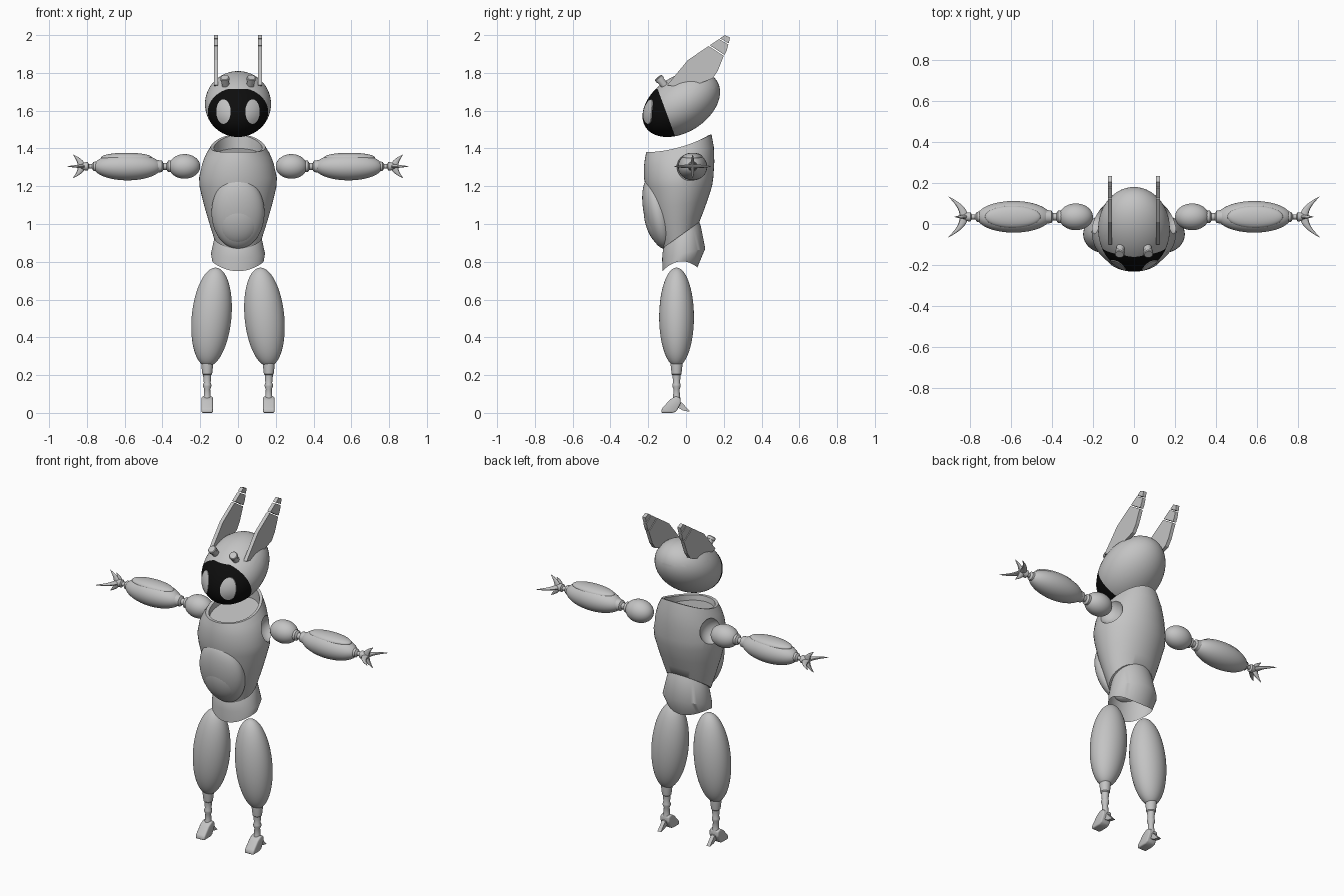
import bpy, bmesh, math
from math import sin, cos, pi, radians, sqrt
from mathutils import Vector, Matrix

cube = bpy.data.objects.get("Cube")
if cube:
    bpy.data.objects.remove(cube, do_unlink=True)


def material(name, value):
    m = bpy.data.materials.new(name)
    m.use_nodes = True
    m.diffuse_color = (value, value, value, 1)
    m.node_tree.nodes["Principled BSDF"].inputs["Base Color"].default_value = (value, value, value, 1)
    return m


GREY = material("body_grey", 0.55)
BLACK = material("visor_black", 0.004)


def shade(ob, angle=35):
    bpy.ops.object.select_all(action='DESELECT')
    ob.select_set(True)
    bpy.context.view_layer.objects.active = ob
    bpy.ops.object.shade_smooth_by_angle(angle=radians(angle))


def finish(name, bm, smooth=True):
    bmesh.ops.recalc_face_normals(bm, faces=bm.faces)
    me = bpy.data.meshes.new(name)
    bm.to_mesh(me)
    bm.free()
    me.materials.append(GREY)
    ob = bpy.data.objects.new(name, me)
    bpy.context.collection.objects.link(ob)
    if smooth:
        shade(ob)
    return ob


def loft(name, rings, cap_start=True, cap_end=True):
    """Skin a list of equal-length closed rings."""
    bm = bmesh.new()
    loops = [[bm.verts.new(p) for p in ring] for ring in rings]
    n = len(loops[0])
    for a, b in zip(loops, loops[1:]):
        for i in range(n):
            j = (i + 1) % n
            bm.faces.new((a[i], a[j], b[j], b[i]))
    if cap_start:
        bm.faces.new(loops[0])
    if cap_end:
        bm.faces.new(loops[-1])
    return finish(name, bm)


def body_ring(zf, zb, half_width, yf, yb, sag=0, n=48):
    """Oval ring whose height runs from front to back, with raised or sunk sides."""
    ring = []
    for i in range(n):
        a = 2 * pi * i / n
        ring.append(((half_width * cos(a)),
                     (yf + yb) / 2 + (yb - yf) / 2 * sin(a),
                     (zf + zb) / 2 + (zb - zf) / 2 * sin(a) + sag * cos(a) ** 2))
    return ring


def turned(name, profile, origin, axis, n=24):
    """Revolve (distance, radius) pairs around an axis."""
    rot = Vector(axis).to_track_quat('Z', 'Y').to_matrix()
    rings = [[Vector(origin) + rot @ Vector((r * cos(2 * pi * i / n), r * sin(2 * pi * i / n), t))
              for i in range(n)] for t, r in profile]
    return loft(name, rings)


def ellipsoid_bm(loc, radii, tilt=0, axis='X'):
    bm = bmesh.new()
    m = Matrix.Translation(loc) @ Matrix.Rotation(radians(tilt), 4, axis) @ Matrix.Diagonal((*radii, 1))
    bmesh.ops.create_uvsphere(bm, u_segments=48, v_segments=32, radius=1, matrix=m)
    return bm


def ellipsoid(name, loc, radii, tilt=0, axis='X'):
    return finish(name, ellipsoid_bm(loc, radii, tilt, axis))


def plate(name, outline, x, thickness, bevel=0):
    """Extrude a (y, z) outline sideways."""
    bm = bmesh.new()
    face = bm.faces.new([bm.verts.new((x - thickness / 2, y, z)) for y, z in outline])
    ext = bmesh.ops.extrude_face_region(bm, geom=[face])
    bmesh.ops.translate(bm, vec=(thickness, 0, 0),
                        verts=[v for v in ext["geom"] if isinstance(v, bmesh.types.BMVert)])
    if bevel:
        bmesh.ops.bevel(bm, geom=bm.edges[:], offset=bevel, segments=3, profile=0.5, affect='EDGES')
    return finish(name, bm, smooth=bool(bevel))


# Head with the visor cut into its front
HEAD = Vector((0, -0.025, 1.635))
bm = ellipsoid_bm(HEAD, (0.175, 0.225, 0.148), 33)
back_point, back_normal = Vector((0, -0.13, 1.66)), Vector((0, 1, 0.37))
top_point, top_normal = Vector((0, 0, 1.715)), Vector((0, 0, 1))
for p, nrm in ((back_point, back_normal), (top_point, top_normal)):
    bmesh.ops.bisect_plane(bm, geom=bm.verts[:] + bm.edges[:] + bm.faces[:], plane_co=p, plane_no=nrm)
for f in bm.faces:
    c = f.calc_center_median()
    if (c - back_point).dot(back_normal) < 0 and (c - top_point).dot(top_normal) < 0:
        f.material_index = 1
finish("head", bm).data.materials.append(BLACK)


def head_front(x, z):
    dz = z - HEAD.z
    inside = max(0, 1 - (x / 0.175) ** 2 - dz * dz / 0.0306)
    return HEAD.y + 0.428 * dz - 0.191 * sqrt(inside)


def eye_ring(cx, scale, lift, n=40):
    pts = []
    for i in range(n):
        a = 2 * pi * i / n
        x, z = cx + 0.038 * scale * cos(a), 1.595 + 0.065 * scale * sin(a)
        pts.append((x, head_front(x, z) - lift, z))
    return pts


# Torso with a sunken neck opening
torso = loft("torso", [
    body_ring(0.87, 1.01, 0.13, -0.125, 0.07),
    body_ring(0.97, 1.06, 0.155, -0.155, 0.09),
    body_ring(1.08, 1.12, 0.18, -0.188, 0.112),
    body_ring(1.19, 1.20, 0.203, -0.212, 0.138),
    body_ring(1.24, 1.25, 0.206, -0.222, 0.145),
    body_ring(1.31, 1.33, 0.19, -0.222, 0.15),
    body_ring(1.35, 1.41, 0.17, -0.217, 0.147, -0.012),
    body_ring(1.38, 1.475, 0.145, -0.21, 0.135, -0.022),
    body_ring(1.38, 1.47, 0.128, -0.193, 0.12, -0.022),
    body_ring(1.35, 1.40, 0.125, -0.188, 0.12, -0.01)])

# Shoulder sockets
for s in (1, -1):
    cutter = ellipsoid("socket_cutter", (s * 0.21, 0.03, 1.307), (0.08, 0.08, 0.08))
    cutter.hide_render = True
    mod = torso.modifiers.new("socket", 'BOOLEAN')
    mod.operation, mod.object, mod.solver = 'DIFFERENCE', cutter, 'EXACT'
    bpy.ops.object.select_all(action='DESELECT')
    torso.select_set(True)
    bpy.context.view_layer.objects.active = torso
    bpy.ops.object.modifier_apply(modifier=mod.name)
    bpy.data.objects.remove(cutter, do_unlink=True)
shade(torso)

# Belly panels
ellipsoid("belly_plate", (0, -0.148, 1.06), (0.14, 0.075, 0.195), 12)
ellipsoid("belly_inner_panel", (0, -0.1417, 1.03), (0.124, 0.078, 0.15), 12)

# Pelvis shell, open below with a saddle-shaped hem
loft("pelvis", [
    body_ring(0.90, 1.03, 0.112, -0.11, 0.062),
    body_ring(0.865, 0.99, 0.124, -0.122, 0.078),
    body_ring(0.82, 0.87, 0.143, -0.126, 0.102),
    body_ring(0.75, 0.77, 0.136, -0.125, 0.06, 0.042)], cap_end=False)


def crescent(name, s, half, reach, across, flat):
    """Curved claw pair, pointed at both tips and opening outward."""
    n, rings = 12, []
    up = Vector((0, 1, 0)).cross(Vector((1, 0, 0))) if across.y else Vector((0, 1, 0))
    for k in range(-10, 11):
        t = k / 10
        w = 0.02 * (1 - t * t) ** 0.8 + 0.0005
        c = Vector((s * (0.828 + reach * t * t), 0.035, 1.305)) + across * half * t
        rings.append([c + Vector((w * cos(2 * pi * i / n), 0, 0)) + up * w * flat * sin(2 * pi * i / n)
                      for i in range(n)])
    loft(name, rings)


for s, side in ((1, "left"), (-1, "right")):
    # Face details and ears
    loft(side + "_eye", [eye_ring(s * 0.077, k, d) for k, d in
                         ((1, -0.002), (1, 0.004), (0.7, 0.004), (0.4, 0.004), (0.12, 0.004))])
    turned(side + "_brow_stud", [(0, 0.02), (0.045, 0.02), (0.045, 0.024), (0.06, 0.024), (0.064, 0.02)],
           (s * 0.064, -0.108, 1.727), (s * 0.1, -0.6, 0.75))
    ear_x = s * 0.1165
    plate(side + "_ear_base", [(-0.1, 1.735), (0.01, 1.868), (0.12, 1.942), (0.2, 1.89), (0.168, 1.81),
                               (0.14, 1.77), (0.06, 1.74), (0, 1.72)], ear_x, 0.021)
    plate(side + "_ear_middle", [(0.126, 1.946), (0.175, 1.979), (0.224, 1.95),
                                 (0.216, 1.92), (0.204, 1.895)], ear_x, 0.021)
    plate(side + "_ear_tip", [(0.18, 1.983), (0.205, 2.0), (0.233, 1.987), (0.226, 1.956)], ear_x, 0.021)

    # Arm
    arm = (0, 0.035, 1.305)
    ellipsoid(side + "_shoulder", (s * 0.283, 0.035, 1.305), (0.083, 0.065, 0.065))
    turned(side + "_elbow", [(0.35, 0.03), (0.37, 0.03), (0.378, 0.018), (0.395, 0.018),
                             (0.402, 0.03), (0.43, 0.034)], arm, (s, 0, 0))
    ellipsoid(side + "_forearm", (s * 0.585, 0.035, 1.303), (0.18, 0.077, 0.072))
    ellipsoid(side + "_forearm_pad", (s * 0.59, 0.035, 1.352), (0.135, 0.054, 0.025))
    turned(side + "_wrist", [(0.735, 0.028), (0.765, 0.024), (0.773, 0.012), (0.79, 0.012),
                             (0.795, 0.022), (0.808, 0.022), (0.83, 0.014)], arm, (s, 0, 0))
    crescent(side + "_wide_claws", s, 0.1, 0.077, Vector((0, 1, 0)), 0.5)
    crescent(side + "_tall_claws", s, 0.062, 0.045, Vector((0, 0, 1)), 0.5)

    # Leg
    ellipsoid(side + "_thigh", (s * 0.14, -0.05, 0.507), (0.105, 0.092, 0.263), -s * 5.5, 'Y')
    foot_x = s * 0.163
    turned(side + "_shin", [(0.07, 0.022), (0.09, 0.018), (0.125, 0.016), (0.14, 0.022), (0.15, 0.022),
                            (0.16, 0.018), (0.19, 0.021), (0.2, 0.021), (0.205, 0.026), (0.25, 0.031),
                            (0.265, 0.031)], (foot_x, -0.05, 0), (0, 0, 1))
    plate(side + "_foot", [(-0.132, 0), (-0.128, 0.022), (-0.085, 0.07), (-0.055, 0.088), (-0.03, 0.08),
                           (-0.028, 0.05), (-0.05, 0.008), (-0.07, 0)], foot_x, 0.06, 0.008)
    plate(side + "_heel_spur", [(-0.045, 0.06), (-0.022, 0.055), (0.022, 0.006), (-0.015, 0.012),
                                (-0.045, 0.03)], foot_x, 0.022)
